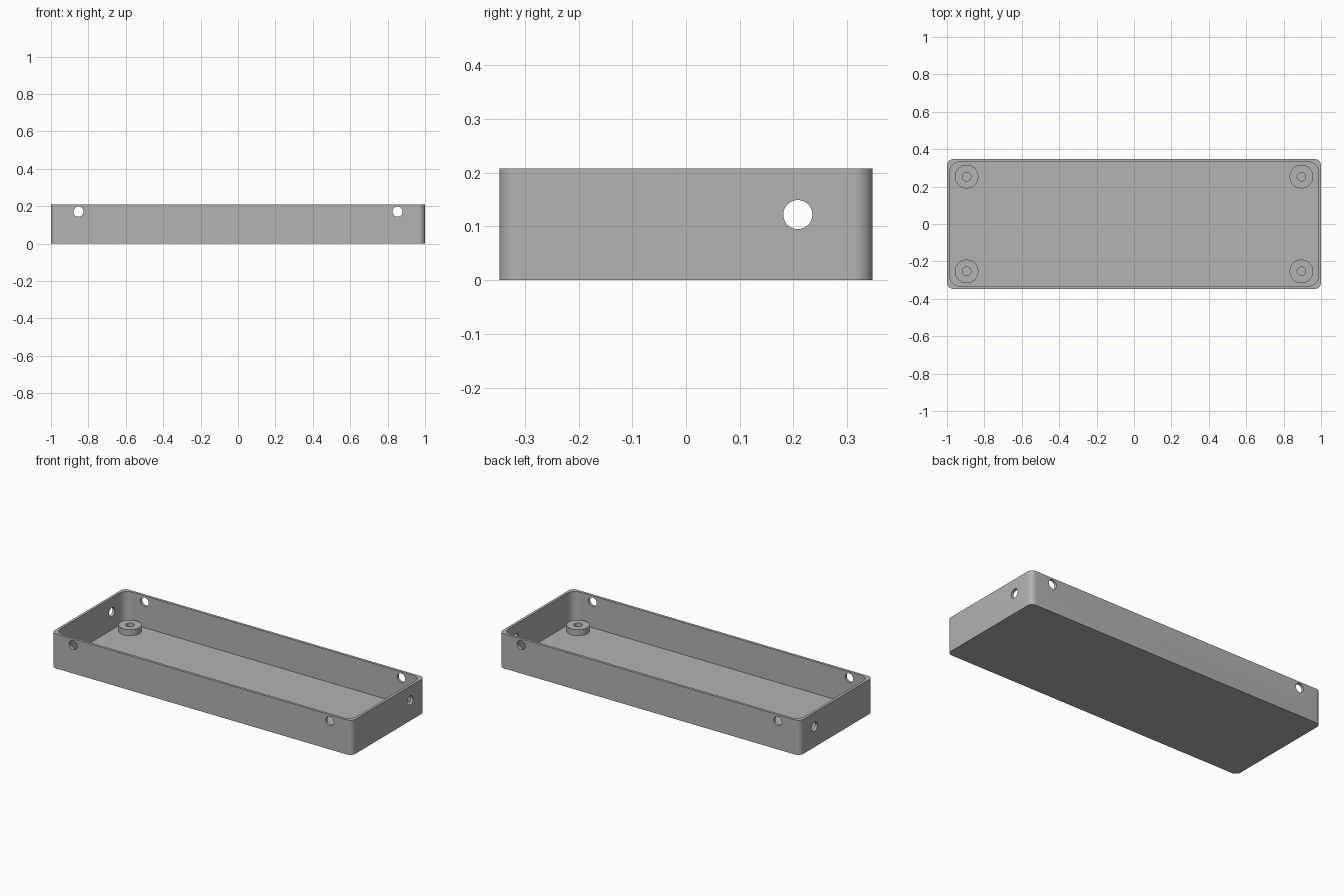
import bpy, bmesh
from math import pi, cos, sin

if "Cube" in bpy.data.objects:
    bpy.data.objects.remove(bpy.data.objects["Cube"], do_unlink=True)

HALF_X, HALF_Y, HEIGHT = 1.0, 0.347, 0.208
WALL, FLOOR = 0.016, 0.016
POST_TOP = 0.052

grey = bpy.data.materials.new("plain grey")
grey.use_nodes = True
colour = (0.45, 0.45, 0.45, 1)
grey.diffuse_color = colour
grey.node_tree.nodes["Principled BSDF"].inputs["Base Color"].default_value = colour


def rounded_block(name, hx, hy, radius, z0, z1, steps=10):
    """Upright prism with a rounded rectangle outline."""
    bm = bmesh.new()
    ring = []
    for i, (sx, sy) in enumerate([(1, 1), (-1, 1), (-1, -1), (1, -1)]):
        for k in range(steps + 1):
            a = (i + k / steps) * pi / 2
            ring.append(bm.verts.new((sx * (hx - radius) + radius * cos(a),
                                      sy * (hy - radius) + radius * sin(a), z0)))
    base = bm.faces.new(ring)
    top = bmesh.ops.extrude_face_region(bm, geom=[base])["geom"]
    bmesh.ops.translate(bm, vec=(0, 0, z1 - z0),
                        verts=[v for v in top if isinstance(v, bmesh.types.BMVert)])
    bmesh.ops.recalc_face_normals(bm, faces=bm.faces)
    mesh = bpy.data.meshes.new(name)
    bm.to_mesh(mesh)
    bm.free()
    mesh.materials.append(grey)
    obj = bpy.data.objects.new(name, mesh)
    bpy.context.collection.objects.link(obj)
    return obj


def cylinder(name, radius, depth, location, rotation=(0, 0, 0)):
    bpy.ops.mesh.primitive_cylinder_add(vertices=48, radius=radius, depth=depth,
                                        location=location, rotation=rotation)
    obj = bpy.context.object
    obj.name = name
    obj.data.materials.append(grey)
    return obj


def select_only(obj):
    bpy.ops.object.select_all(action="DESELECT")
    obj.select_set(True)
    bpy.context.view_layer.objects.active = obj


def cut(obj, cutter):
    """Subtract the cutter and discard it."""
    cutter.hide_render = True
    select_only(obj)
    mod = obj.modifiers.new("cut", "BOOLEAN")
    mod.operation, mod.solver, mod.object = "DIFFERENCE", "EXACT", cutter
    bpy.ops.object.modifier_apply(modifier=mod.name)
    bpy.data.objects.remove(cutter, do_unlink=True)


def smooth(obj):
    select_only(obj)
    bpy.ops.object.shade_smooth_by_angle(angle=pi / 6)


# Open tray with rounded corners
tray = rounded_block("tray", HALF_X, HALF_Y, 0.033, 0, HEIGHT)
cut(tray, rounded_block("cavity_cutter", HALF_X - WALL, HALF_Y - WALL, 0.05, FLOOR, HEIGHT + 0.1))

# Screw holes through the front and back walls
for x in (-0.853, 0.853):
    cut(tray, cylinder("screw_hole_cutter", 0.027, 1, (x, 0, 0.171), (pi / 2, 0, 0)))

# Cable holes through both end walls
cut(tray, cylinder("cable_hole_cutter", 0.027, 3, (0, 0.208, 0.122), (0, pi / 2, 0)))
smooth(tray)

# Hollow posts standing on the floor near the corners
for side, x in (("left", 0.895), ("right", -0.895)):
    for end, y in (("front", -0.253), ("back", 0.253)):
        z0 = FLOOR - 0.004
        post = cylinder(f"{end}_{side}_post", 0.063, POST_TOP - z0, (x, y, (POST_TOP + z0) / 2))
        cut(post, cylinder("post_hole_cutter", 0.023, 0.3, (x, y, POST_TOP)))
        smooth(post)
